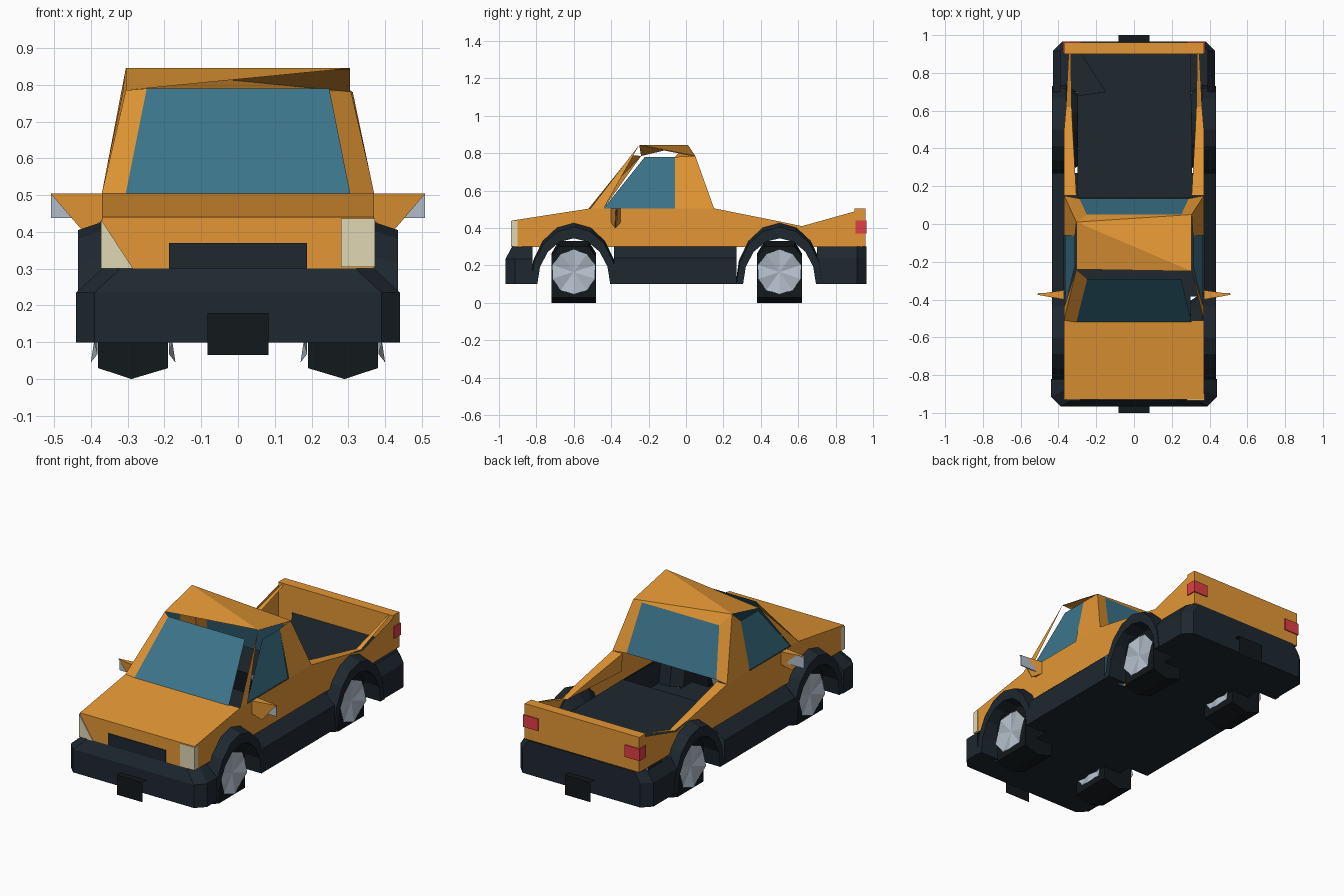
import bpy, bmesh, math
from mathutils import Vector

cube = bpy.data.objects.get("Cube")
if cube:
    bpy.data.objects.remove(cube, do_unlink=True)


def material(name, *rgb, one_sided=True):
    mat = bpy.data.materials.new(name)
    mat.use_nodes = True
    mat.use_backface_culling = one_sided
    mat.diffuse_color = (*rgb, 1)
    mat.node_tree.nodes["Principled BSDF"].inputs["Base Color"].default_value = (*rgb, 1)
    return mat


ORANGE = material("orange paint", .77, .31, .035)
TRIM = material("dark trim", .013, .021, .029)
RUBBER = material("black rubber", .006, .009, .011)
GLASS = material("blue glass", .045, .178, .262, one_sided=False)
SILVER = material("silver", .45, .51, .59)
CREAM = material("cream lamp", .75, .68, .45)
RED = material("red lamp", .74, .05, .06)


def finish(name, mat, bm, mirror):
    mesh = bpy.data.meshes.new(name)
    bm.to_mesh(mesh)
    bm.free()
    mesh.materials.append(mat)
    obj = bpy.data.objects.new(name, mesh)
    bpy.context.collection.objects.link(obj)
    if mirror:
        obj.modifiers.new("mirror", "MIRROR")
    return obj


def panels(name, mat, faces, facing, mirror=False):
    """Open panels, each with its normal turned along the facing vector."""
    bm = bmesh.new()
    for points in faces:
        face = bm.faces.new([bm.verts.new(p) for p in points])
        face.normal_update()
        if face.normal.dot(Vector(facing)) < 0:
            face.normal_flip()
    bmesh.ops.remove_doubles(bm, verts=bm.verts, dist=.0001)
    return finish(name, mat, bm, mirror)


def sheet(name, mat, points, facing, mirror=False):
    return panels(name, mat, [points], facing, mirror)


def loft(name, mat, rings, mirror=False):
    """Skin a row of equal rings into a closed solid."""
    bm = bmesh.new()
    rows = [[bm.verts.new(p) for p in ring] for ring in rings]
    count = len(rows[0])
    for a, b in zip(rows, rows[1:]):
        for i in range(count):
            j = (i + 1) % count
            bm.faces.new((a[i], a[j], b[j], b[i]))
    bm.faces.new(rows[0])
    bm.faces.new(rows[-1])
    bmesh.ops.recalc_face_normals(bm, faces=bm.faces)
    return finish(name, mat, bm, mirror)


def box(name, mat, xs, ys, zs, mirror=False):
    rings = [[(x, ys[0], zs[0]), (x, ys[1], zs[0]), (x, ys[1], zs[1]), (x, ys[0], zs[1])] for x in xs]
    return loft(name, mat, rings, mirror)


LEFT, RIGHT, FRONT, BACK, UP, DOWN = (1, 0, 0), (-1, 0, 0), (0, -1, 0), (0, 1, 0), (0, 0, 1), (0, 0, -1)
FRONT_AXLE, REAR_AXLE = -.6, .5
SIDE, WIDE, BELT, SILL, BASE = .37, .435, .505, .3, .1
NOSE, TAIL = -.93, .96


def arch(axle, length, height, start, end, steps=8):
    angles = [math.radians(start + (end - start) * i / steps) for i in range(steps + 1)]
    return [(axle - length * math.cos(a), BASE + height * math.sin(a)) for a in angles]


# Wheels and wheel arches
for place, axle in (("front", FRONT_AXLE), ("rear", REAR_AXLE)):
    rings = []
    for x, scale in ((.19, .82), (.29, 1), (.38, .82)):
        half = .165 * scale
        outline = [(-.12, -half), (.12, -half), (.12, half * .6), (.08, half),
                   (-.08, half), (-.12, half * .6)]
        rings.append([(x, axle + y, .165 + z) for y, z in outline])
    loft(place + "_tyre", RUBBER, rings, True)

    # Pinwheel hubs on both faces of the wheel
    for label, x, out in (("outer", .382, 1), ("inner", .188, -1)):
        rim = []
        for i in range(10):
            a, r = math.tau * i / 10, .12
            rim.append((x + out * (.018 if i % 2 else 0), axle + r * math.sin(a), .165 + r * math.cos(a)))
        blades = [[(x, axle, .165), rim[i - 1], rim[i]] for i in range(10)]
        panels(f"{place}_{label}_hub", SILVER, blades, (out, 0, 0), True)

    outer = arch(axle, .235, .33, 0, 180)
    lower = arch(axle, .23, .305, 0, 180)
    inner = arch(axle, .195, .245, 0, 180)
    sections = [[(.36, *o), (WIDE, *m), (WIDE, *n), (.3, *n)]
                for o, m, n in zip(outer, lower, inner)]
    loft(place + "_wheel_arch", TRIM, sections, True)

# Sills and underside
profile = [(WIDE, BASE), (WIDE, .24), (SIDE, SILL)]
panels("sill", TRIM, [[(a[0], -.385, a[1]), (a[0], .27, a[1]), (b[0], .27, b[1]), (b[0], -.385, b[1])]
                      for a, b in zip(profile, profile[1:])], LEFT, True)
panels("underside", TRIM, [[(-w, a, BASE), (w, a, BASE), (w, b, BASE), (-w, b, BASE)]
                           for w, a, b in ((.3, -.82, -.385), (WIDE, -.385, .27), (.3, .27, .7))], DOWN)


# Open bumper shells with cut corners
def bumper(name, end, inside, levels):
    out = math.copysign(1, end)
    rings = []
    for z, width, pull in levels:
        tip = end - out * pull
        half = [(width, inside), (width, tip - out * .05), (width - .05, tip)]
        rings.append([(x, y, z) for x, y in half] + [(-x, y, z) for x, y in reversed(half)])
    for label, facing, keep in (("left", LEFT, (0,)), ("right", RIGHT, (4,)), ("end", (0, out, 0), (1, 2, 3))):
        panels(f"{name}_{label}", TRIM, [[a[i], a[i + 1], b[i + 1], b[i]]
                                         for a, b in zip(rings, rings[1:]) for i in keep], facing)
    sheet(name + "_bottom", TRIM, rings[0], DOWN)


bumper("front_bumper", -.965, -.82, ((BASE, .44, 0), (.235, .44, 0), (SILL, SIDE, .035)))
bumper("rear_bumper", .965, .7, ((BASE, .43, 0), (.24, .43, 0), (SILL, .39, 0)))

# Number plates, each a face with a ledge above it
for place, facing in (("front", -1), ("rear", 1)):
    plate = [(x, facing, z) for x, z in ((-.083, .065), (.083, .065), (.083, .18), (-.083, .18))]
    sheet(place + "_plate", RUBBER, plate, (0, facing, 0))
    sheet(place + "_plate_ledge", RUBBER,
          plate[2:] + [(-.083, facing * .96, .18), (.083, facing * .96, .18)], UP)

# Bonnet, nose and grille
sheet("bonnet", ORANGE, [(-SIDE, NOSE, .44), (SIDE, NOSE, .44), (SIDE, -.51, BELT), (-SIDE, -.51, BELT)], UP)
sheet("nose_panel", ORANGE, [(-SIDE, NOSE, SILL), (SIDE, NOSE, SILL), (SIDE, NOSE, .44), (-SIDE, NOSE, .44)], FRONT)
box("grille", TRIM, (-.187, .187), (NOSE - .005, NOSE + .002), (SILL, .37))
box("left_headlight", CREAM, (.28, SIDE + .003), (NOSE - .005, -.9), (SILL + .005, .437))
loft("right_headlight", CREAM, [[(-SIDE - .003, y, SILL), (-.285, y, SILL), (-SIDE - .003, y, .435)]
                                for y in (NOSE - .005, -.9)])

# Body sides, cut round the wheels and dipping behind them
front_cut = arch(FRONT_AXLE, .218, .29, 43, 137)
rear_cut = arch(REAR_AXLE, .218, .29, 43, 137)
outline = [(NOSE, SILL)] + front_cut + rear_cut + [
    (TAIL, SILL), (TAIL, BELT), (.62, .41), (.5, .435), (.15, BELT), (-.51, BELT), (NOSE, .44)]
sheet("body_side", ORANGE, [(SIDE, y, z) for y, z in outline], LEFT, True)

# Load bed, its floor open at one rear corner
deck = .35
sheet("bed_floor", TRIM, [(-.28, .9, deck), (.3, .9, deck), (.31, .14, deck), (-.3, .14, deck),
                          (-.3, .68, deck), (-.15, .7, deck)], UP)
rail_inner = [(.305, .15, BELT), (.325, .5, .435), (.33, .62, .41), (.335, .93, BELT)]
rail_outer = [(SIDE, .15, BELT), (SIDE, .5, .435), (.36, .62, .41), (.345, .93, BELT)]
panels("bed_rail", ORANGE, [rail_inner[i:i + 2] + rail_outer[i:i + 2][::-1] for i in range(3)], UP, True)
sheet("bed_inner_wall", ORANGE, rail_inner[:3] + [(.31, .15, .4)], RIGHT, True)
box("tailgate", ORANGE, (-SIDE, SIDE), (.9, TAIL), (SILL, BELT))
box("tail_lamp", RED, (.28, SIDE + .006), (.905, TAIL + .006), (.37, .44), True)

# Cab roof, folded along one diagonal
left_front, right_front = (.305, -.25, .845), (-.305, -.24, .785)
left_back, right_back = (.305, .05, .785), (-.305, .01, .845)
sheet("roof_front", ORANGE, [right_front, left_front, right_back], UP)
sheet("roof_back", ORANGE, [left_front, left_back, right_back], UP)
sheet("roof_lining", ORANGE, [(x, y, z - .004) for x, y, z in (left_front, left_back, right_back)], DOWN)

# Cab glass
sheet("windscreen", GLASS, [(-.305, -.52, BELT), (.305, -.52, BELT), (.248, -.29, .79), (-.248, -.29, .79)], FRONT)
sheet("rear_window", GLASS, [(-.29, .135, BELT), (.29, .135, BELT), (.25, .05, .78), (-.25, .05, .78)], BACK)
sheet("side_window", GLASS, [(.365, -.44, BELT), (.365, -.06, BELT), (.312, -.06, .78), (.312, -.22, .78)], LEFT, True)

# Cab pillars
for name, s, front_top, back_top in (("left", 1, left_front, left_back), ("right", -1, right_front, right_back)):
    foot, heel = (s * SIDE, -.51, BELT), (s * SIDE, .15, BELT)
    sheet(name + "_front_pillar", ORANGE, [foot, (s * SIDE, -.44, BELT), front_top], (s, 0, 0))
    sheet(name + "_rear_pillar_side", ORANGE,
          [(s * SIDE, -.06, BELT), heel, back_top, (s * .312, -.06, .78)], (s, 0, 0))
    sheet(name + "_rear_pillar_back", ORANGE,
          [heel, (s * .29, .135, BELT), (s * .25, .05, .78), back_top], BACK)
sheet("right_pillar_front", ORANGE, [(-SIDE, -.51, BELT), (-.305, -.52, BELT), (-.248, -.29, .79), right_front], FRONT)
sheet("rear_header", ORANGE, [right_back, left_back, (.25, .05, .78), (-.25, .05, .78)], BACK)

# Door mirrors
loft("mirror_arm", ORANGE, [[(SIDE, y, BELT), (.51, -.375 + lean, BELT), (.42, -.38 + lean, .4), (SIDE, y, .43)]
                            for y, lean in ((-.4, 0), (-.35, .004))], True)
box("mirror_glass", SILVER, (.4, .508), (-.37, -.364), (.438, .503), True)
